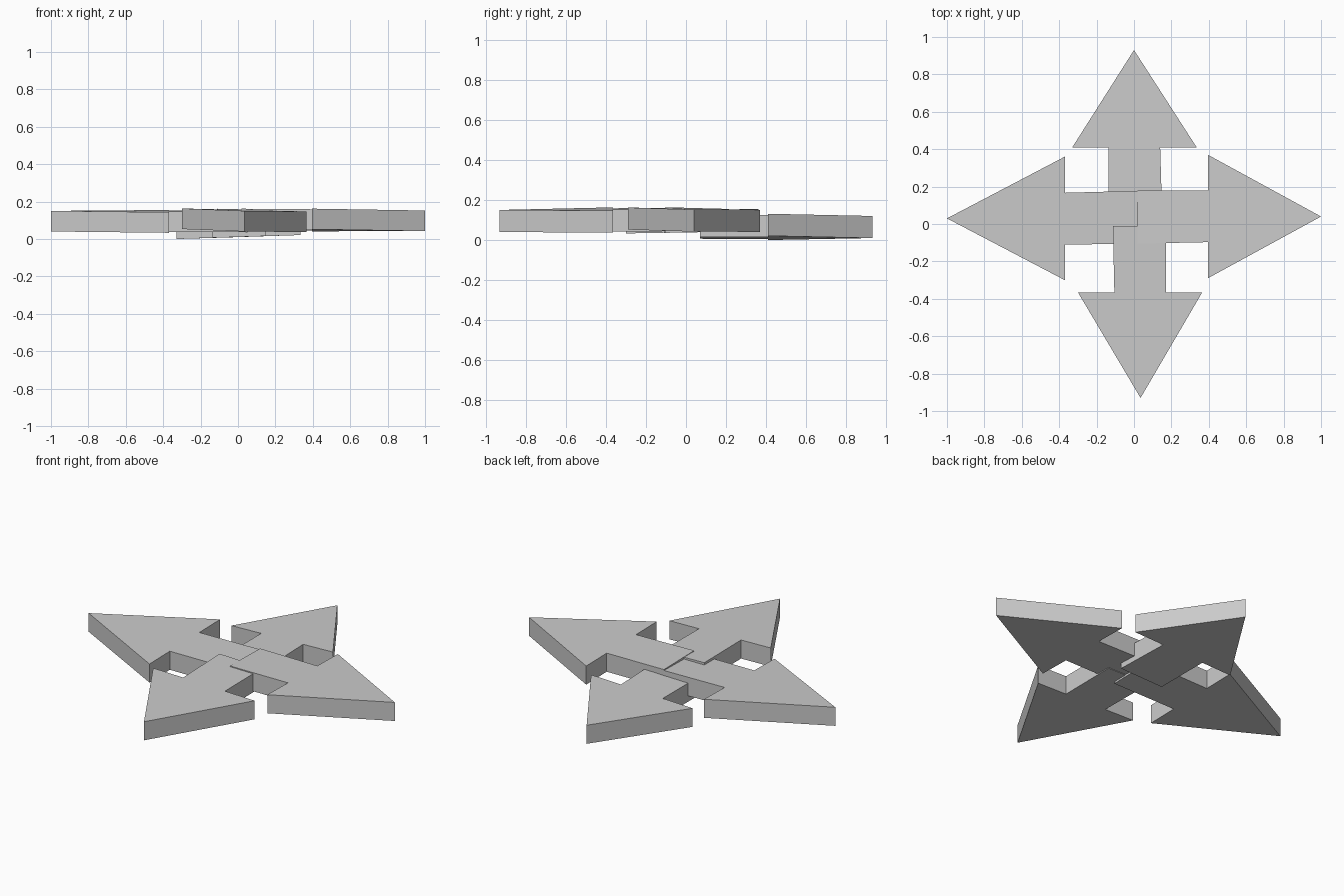
import bpy
import bmesh
from mathutils import Vector

if "Cube" in bpy.data.objects:
    bpy.data.objects.remove(bpy.data.objects["Cube"])

THICK = 0.11


def arrow(name, tip, wings, tail, z):
    """Flat arrow slab. tip: point, wings: two barb corners,
    tail: shaft corners (root a, end a, end b, root b),
    z: underside heights at tip, wing a, wing b (gives the slight tilt)."""
    a, b, c = (Vector((*p, h)) for p, h in zip((tip, *wings), z))
    n = (b - a).cross(c - a)

    def height(x, y):
        return a.z - (n.x * (x - a.x) + n.y * (y - a.y)) / n.z

    outline = [tip, wings[0], *tail, wings[1]]
    bm = bmesh.new()
    low = [bm.verts.new((x, y, height(x, y))) for x, y in outline]
    face = bm.faces.new(low)
    ext = bmesh.ops.extrude_face_region(bm, geom=[face], use_keep_orig=True)
    for v in ext["geom"]:
        if isinstance(v, bmesh.types.BMVert):
            v.co.z += THICK
    bmesh.ops.recalc_face_normals(bm, faces=bm.faces)
    mesh = bpy.data.meshes.new(name)
    bm.to_mesh(mesh)
    bm.free()
    obj = bpy.data.objects.new(name, mesh)
    bpy.context.collection.objects.link(obj)


# Four separate arrows, overlapping at the middle, each a little tilted
arrow("left_arrow", (-1.0, 0.03), [(-0.37, -0.30), (-0.37, 0.36)],
      [(-0.37, -0.11), (0.05, -0.105), (0.05, 0.178), (-0.37, 0.167)],
      (0.04, 0.033, 0.045))
arrow("right_arrow", (1.0, 0.04), [(0.395, -0.29), (0.395, 0.37)],
      [(0.395, -0.097), (0.02, -0.105), (0.02, 0.178), (0.395, 0.178)],
      (0.042, 0.052, 0.041))
arrow("front_arrow", (0.035, -0.93), [(-0.30, -0.365), (0.365, -0.365)],
      [(-0.105, -0.365), (-0.113, -0.01), (0.17, -0.01), (0.17, -0.365)],
      (0.04, 0.053, 0.037))
arrow("back_arrow", (0.0, 0.93), [(-0.33, 0.41), (0.335, 0.41)],
      [(-0.135, 0.41), (-0.135, 0.07), (0.15, 0.07), (0.14, 0.41)],
      (0.01, 0.0, 0.021))
